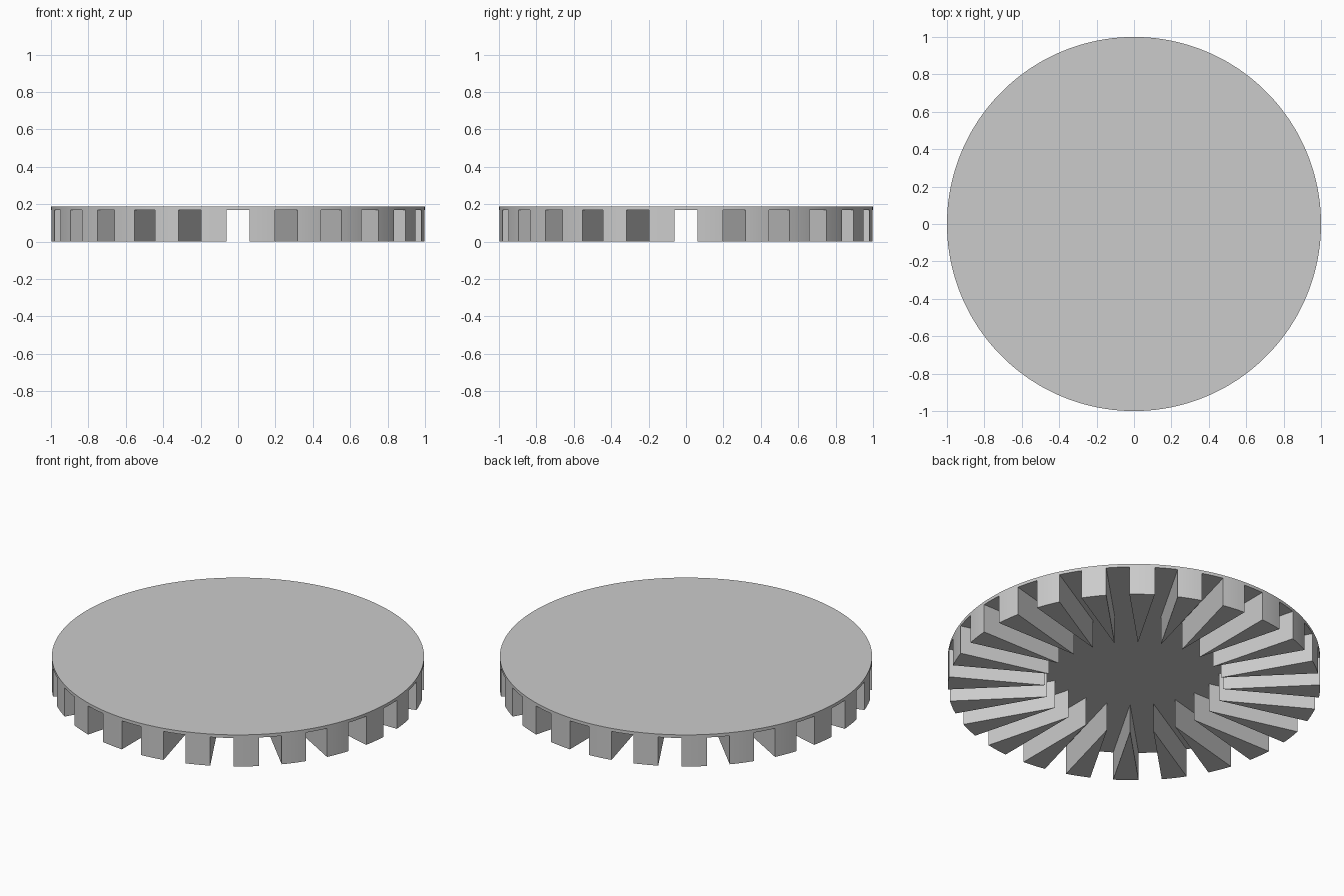
import bpy, bmesh, math

if "Cube" in bpy.data.objects:
    bpy.data.objects.remove(bpy.data.objects["Cube"])

R = 1.0            # outer radius
H = 0.1875         # total height
LIP = 0.169        # underside of the plate
HALF_SLOT = 0.0625 # half width of each radial slot
N = 24             # number of slots and fins
SEG = 5            # arc steps per fin and per gap

pitch = 2 * math.pi / N
edge = math.asin(HALF_SLOT / R)              # slot half angle at the rim
tip_r = HALF_SLOT / math.sin(pitch / 2)      # neighbouring slots meet here

bm = bmesh.new()


def vert(r, a, z):
    return bm.verts.new((r * math.cos(a), r * math.sin(a), z))


# Rim angles: each sector is one gap arc followed by one fin arc
angles = []
for i in range(N):
    a = i * pitch
    angles += [a - edge + 2 * edge * k / SEG for k in range(SEG)]
    angles += [a + edge + (pitch - 2 * edge) * k / SEG for k in range(SEG)]

# Plate: flat top and thin rim band
top = [vert(R, a, H) for a in angles]
lip = [vert(R, a, LIP) for a in angles]
bm.faces.new(top)
count = len(angles)
for j in range(count):
    k = (j + 1) % count
    bm.faces.new((lip[j], lip[k], top[k], top[j]))

# Fins: wedges with a curved outer wall, straight sides and flat bottom
underside = []
for i in range(N):
    s = i * 2 * SEG
    mid = (i + 0.5) * pitch
    upper = [lip[(s + SEG + k) % count] for k in range(SEG + 1)]
    upper.append(vert(tip_r, mid, LIP))
    lower = [bm.verts.new((v.co.x, v.co.y, 0)) for v in upper]
    n = len(upper)
    for j in range(n):
        k = (j + 1) % n
        bm.faces.new((lower[j], lower[k], upper[k], upper[j]))
    bm.faces.new(lower[::-1])
    underside += lip[s:s + SEG + 1] + [upper[-1]]

# Star-shaped underside between the fins
bm.faces.new(underside[::-1])
bmesh.ops.recalc_face_normals(bm, faces=bm.faces[:])

mesh = bpy.data.meshes.new("finned_disc")
bm.to_mesh(mesh)
bm.free()
disc = bpy.data.objects.new("finned_disc", mesh)
bpy.context.collection.objects.link(disc)

grey = bpy.data.materials.new("plain grey")
grey.diffuse_color = (0.6, 0.6, 0.6, 1)
grey.use_nodes = True
grey.node_tree.nodes["Principled BSDF"].inputs["Base Color"].default_value = grey.diffuse_color
mesh.materials.append(grey)

# Smooth the curved rim, keep the corners crisp
bpy.context.view_layer.objects.active = disc
disc.select_set(True)
bpy.ops.object.shade_smooth_by_angle(angle=math.radians(30))
